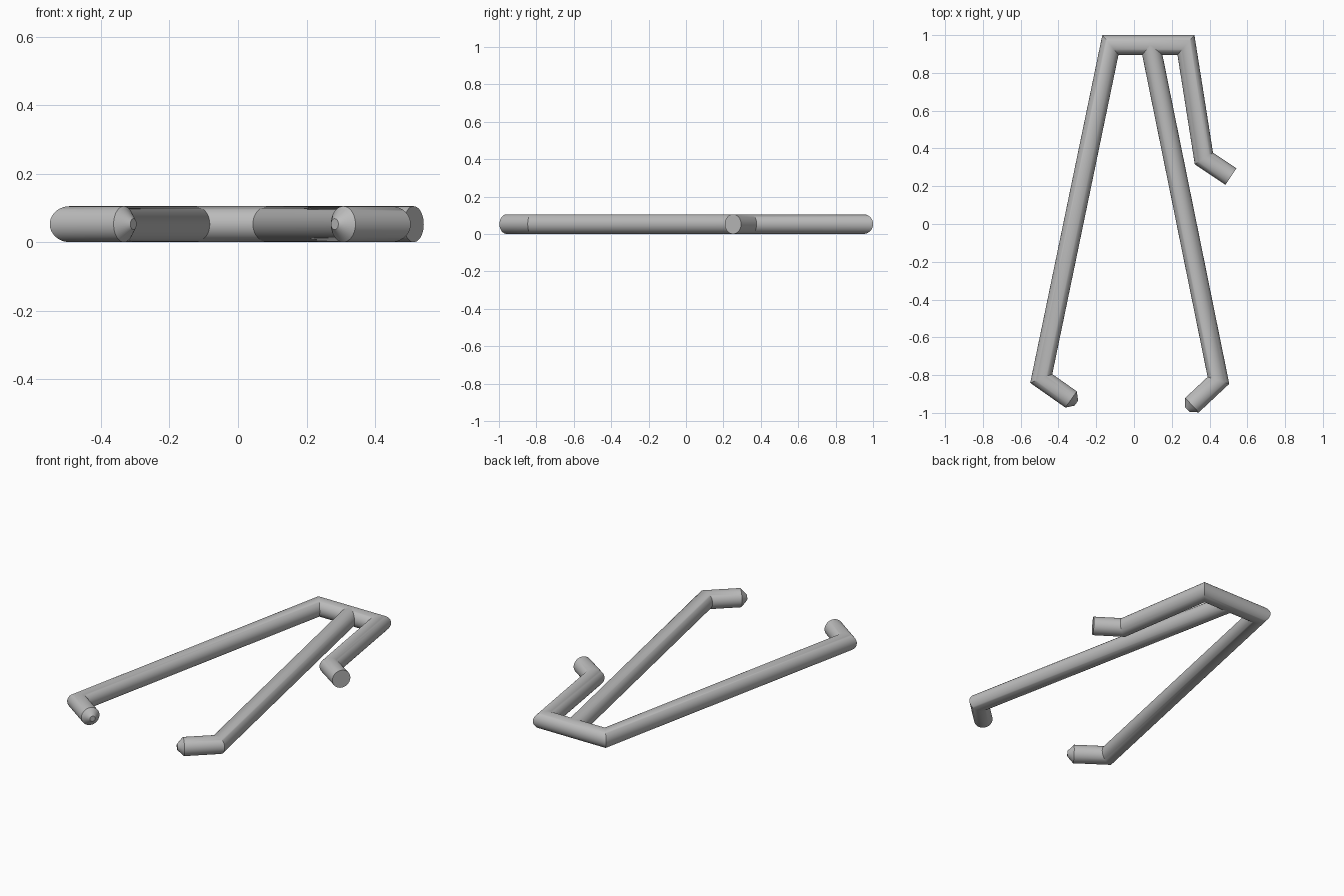
import bpy, bmesh, math
from mathutils import Vector

if "Cube" in bpy.data.objects:
    bpy.data.objects.remove(bpy.data.objects["Cube"], do_unlink=True)

RADIUS = 0.0525
TIP_RADIUS = 0.016
TIP_LENGTH = 0.034
SIDES = 40

grey = bpy.data.materials.new("plain grey")
grey.use_nodes = True
grey.diffuse_color = (0.5, 0.5, 0.5, 1)
grey.node_tree.nodes["Principled BSDF"].inputs["Base Color"].default_value = grey.diffuse_color


def make_rod(name, path, tip=False):
    """Round rod along a flat path, mitred at each bend, with an optional tapered end."""
    pts = [Vector((x, y, RADIUS)) for x, y in path]
    dirs = [(b - a).normalized() for a, b in zip(pts, pts[1:])]
    stations = []
    for i, p in enumerate(pts):
        before, after = dirs[max(i - 1, 0)], dirs[min(i, len(dirs) - 1)]
        along = (before + after).normalized()
        side = Vector((-along.y, along.x, 0)) / along.dot(after)
        stations.append((p, side, RADIUS))
    if tip:
        stations.append((pts[-1] + dirs[-1] * TIP_LENGTH, side, TIP_RADIUS))

    bm = bmesh.new()
    rings = []
    for p, side, r in stations:
        angles = [2 * math.pi * k / SIDES for k in range(SIDES)]
        rings.append([bm.verts.new(p + side * r * math.cos(a) + Vector((0, 0, r * math.sin(a))))
                      for a in angles])
    for a, b in zip(rings, rings[1:]):
        for k in range(SIDES):
            n = (k + 1) % SIDES
            bm.faces.new((a[k], a[n], b[n], b[k]))
    bm.faces.new(rings[0])
    bm.faces.new(rings[-1])
    bmesh.ops.recalc_face_normals(bm, faces=bm.faces)

    mesh = bpy.data.meshes.new(name)
    bm.to_mesh(mesh)
    bm.free()
    mesh.materials.append(grey)
    obj = bpy.data.objects.new(name, mesh)
    bpy.context.collection.objects.link(obj)
    bpy.ops.object.select_all(action='DESELECT')
    obj.select_set(True)
    bpy.context.view_layer.objects.active = obj
    bpy.ops.object.shade_smooth_by_angle(angle=math.radians(30))
    return obj


# Short hooked arm, cross bar and long right leg bent from one rod
make_rod("bent_frame", [(0.513, 0.251), (0.37, 0.347), (0.275, 0.948),
                        (-0.125, 0.948), (-0.491, -0.818), (-0.333, -0.929)], tip=True)

# Long left leg joined to the middle of the cross bar
make_rod("left_leg", [(0.087, 0.945), (0.447, -0.828), (0.307, -0.959)], tip=True)
